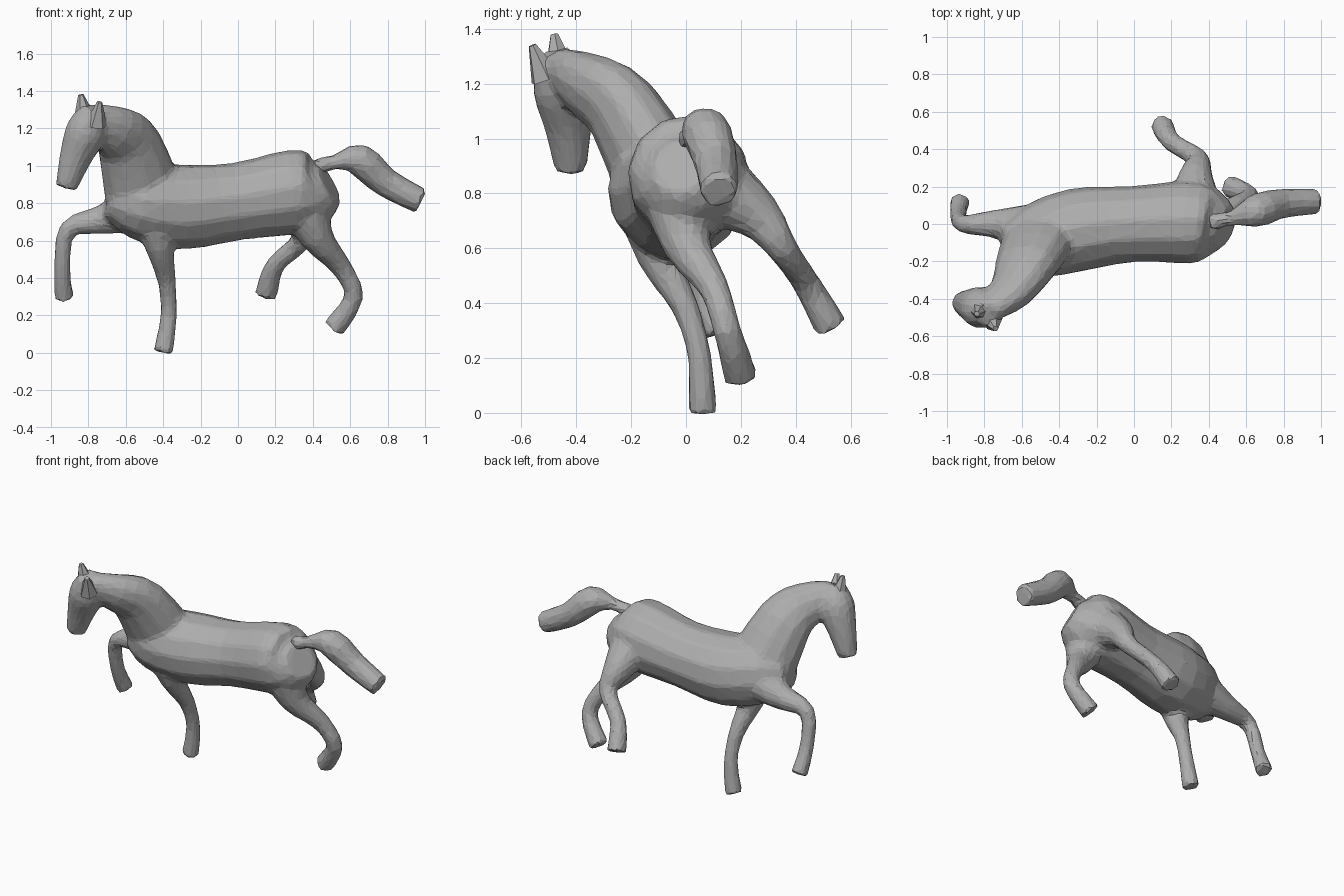
import bpy, bmesh, math
from mathutils import Vector

cube = bpy.data.objects.get("Cube")
if cube:
    bpy.data.objects.remove(cube)

grey = bpy.data.materials.new("plain grey")
grey.use_nodes = True
tone = (0.42, 0.42, 0.42, 1)
grey.diffuse_color = tone
grey.node_tree.nodes["Principled BSDF"].inputs["Base Color"].default_value = tone

BODY_SIDE = Vector((0, 0.9, 0.4))        # sideways axis of the leaning animal
HEAD_SIDE = Vector((-0.6, 0.7, 0.4))     # the head is turned further round
NECK_SIDE = BODY_SIDE.lerp(HEAD_SIDE, 0.6)
LEG_GIRTHS = (0.14, 0.08, 0.05, 0.045, 0.055)


def smooth_path(points, girths, steps=3):
    """Rounded path through the points; the fourth component is the girth."""
    knots = [Vector((*p, g)) for p, g in zip(points, girths)]
    padded = [knots[0], *knots, knots[-1]]
    path = []
    for before, start, end, after in zip(padded, padded[1:], padded[2:], padded[3:]):
        for step in range(steps):
            t = step / steps
            leave = (end - before) / 2
            arrive = (after - start) / 2
            ease = t * t * (3 - 2 * t)
            path.append(start.lerp(end, ease)
                        + leave * t * (1 - t) ** 2
                        - arrive * t * t * (1 - t))
    return path + [knots[-1]]


def add_tube(bm, points, girths, side=BODY_SIDE, width=1, sides=12):
    """Closed tube along a rounded path; width scales the girth sideways."""
    path = smooth_path(points, girths)
    loops = []
    for i, knot in enumerate(path):
        before, after = path[max(i - 1, 0)], path[min(i + 1, len(path) - 1)]
        along = (after.xyz - before.xyz).normalized()
        across = (side - along * side.dot(along)).normalized()
        deep = along.cross(across)
        loop = []
        for k in range(sides):
            angle = math.tau * k / sides
            offset = across * width * math.cos(angle) + deep * math.sin(angle)
            loop.append(bm.verts.new(knot.xyz + offset * knot.w))
        loops.append(loop)
    for lower, upper in zip(loops, loops[1:]):
        for k in range(sides):
            n = (k + 1) % sides
            bm.faces.new((lower[k], lower[n], upper[n], upper[k]))
    bm.faces.new(reversed(loops[0]))
    bm.faces.new(loops[-1])


def make_object(name, bm):
    bmesh.ops.recalc_face_normals(bm, faces=bm.faces)
    mesh = bpy.data.meshes.new(name)
    bm.to_mesh(mesh)
    bm.free()
    mesh.materials.append(grey)
    obj = bpy.data.objects.new(name, mesh)
    bpy.context.collection.objects.link(obj)
    return obj


def facet(obj):
    """Fuse the overlapping tubes into one skin, then reduce it to flat facets."""
    remesh = obj.modifiers.new("fuse", 'REMESH')
    remesh.mode = 'VOXEL'
    remesh.voxel_size = 0.018
    soften = obj.modifiers.new("soften", 'SMOOTH')
    soften.iterations = 4
    reduce = obj.modifiers.new("facets", 'DECIMATE')
    reduce.ratio = 0.12


# Torso, from chest to rump
bm = bmesh.new()
add_tube(bm,
         [(-0.69, -0.13, 0.84), (-0.55, -0.1, 0.81), (-0.3, -0.03, 0.78),
          (0, 0, 0.81), (0.3, 0.01, 0.86), (0.42, 0, 0.87), (0.49, -0.02, 0.9)],
         (0.11, 0.2, 0.23, 0.21, 0.23, 0.19, 0.11), width=0.97)

# Neck and head
add_tube(bm,
         [(-0.5, -0.08, 0.82), (-0.58, -0.23, 1.1), (-0.66, -0.36, 1.19),
          (-0.78, -0.46, 1.25)],
         (0.22, 0.18, 0.14, 0.09), NECK_SIDE, width=0.75)
add_tube(bm,
         [(-0.77, -0.48, 1.31), (-0.81, -0.45, 1.19), (-0.87, -0.43, 1.04),
          (-0.92, -0.42, 0.88)],
         (0.07, 0.115, 0.09, 0.06), HEAD_SIDE, width=0.95)

# Forelegs: the left one stands, the right one is raised
left_foreleg = [(-0.45, -0.12, 0.76), (-0.42, -0.1, 0.57), (-0.38, 0, 0.38),
                (-0.37, 0.05, 0.2), (-0.4, 0.06, 0)]
right_foreleg = [(-0.5, -0.02, 0.78), (-0.73, 0, 0.71), (-0.91, 0, 0.66),
                 (-0.94, 0.05, 0.45), (-0.93, 0.12, 0.29)]
for leg in (left_foreleg, right_foreleg):
    add_tube(bm, leg, LEG_GIRTHS)

# Hind legs, with heavier thighs and hocks
left_hind_leg = [(0.34, -0.02, 0.84), (0.42, 0, 0.62), (0.55, 0.1, 0.46),
                 (0.62, 0.15, 0.3), (0.51, 0.2, 0.13)]
right_hind_leg = [(0.32, 0.06, 0.85), (0.33, 0.26, 0.72), (0.34, 0.35, 0.6),
                  (0.2, 0.44, 0.47), (0.15, 0.53, 0.31)]
for leg in (left_hind_leg, right_hind_leg):
    add_tube(bm, leg, [girth * 1.15 for girth in LEG_GIRTHS])
facet(make_object("horse_body", bm))

# Tail, streaming out behind with a blunt end
bm = bmesh.new()
add_tube(bm,
         [(0.41, 0.01, 0.99), (0.52, 0.03, 1.02), (0.65, 0.07, 1.03),
          (0.79, 0.11, 0.91), (0.98, 0.12, 0.81)],
         (0.05, 0.04, 0.09, 0.08, 0.07))
facet(make_object("tail", bm))

# Ears, broad at the root and blunt at the tip
ears = {"right_ear": [(-0.82, -0.46, 1.25), (-0.84, -0.48, 1.38)],
        "left_ear": [(-0.76, -0.51, 1.22), (-0.74, -0.56, 1.34)]}
for name, ends in ears.items():
    bm = bmesh.new()
    add_tube(bm, ends, (0.06, 0.015), HEAD_SIDE, sides=6)
    make_object(name, bm)
